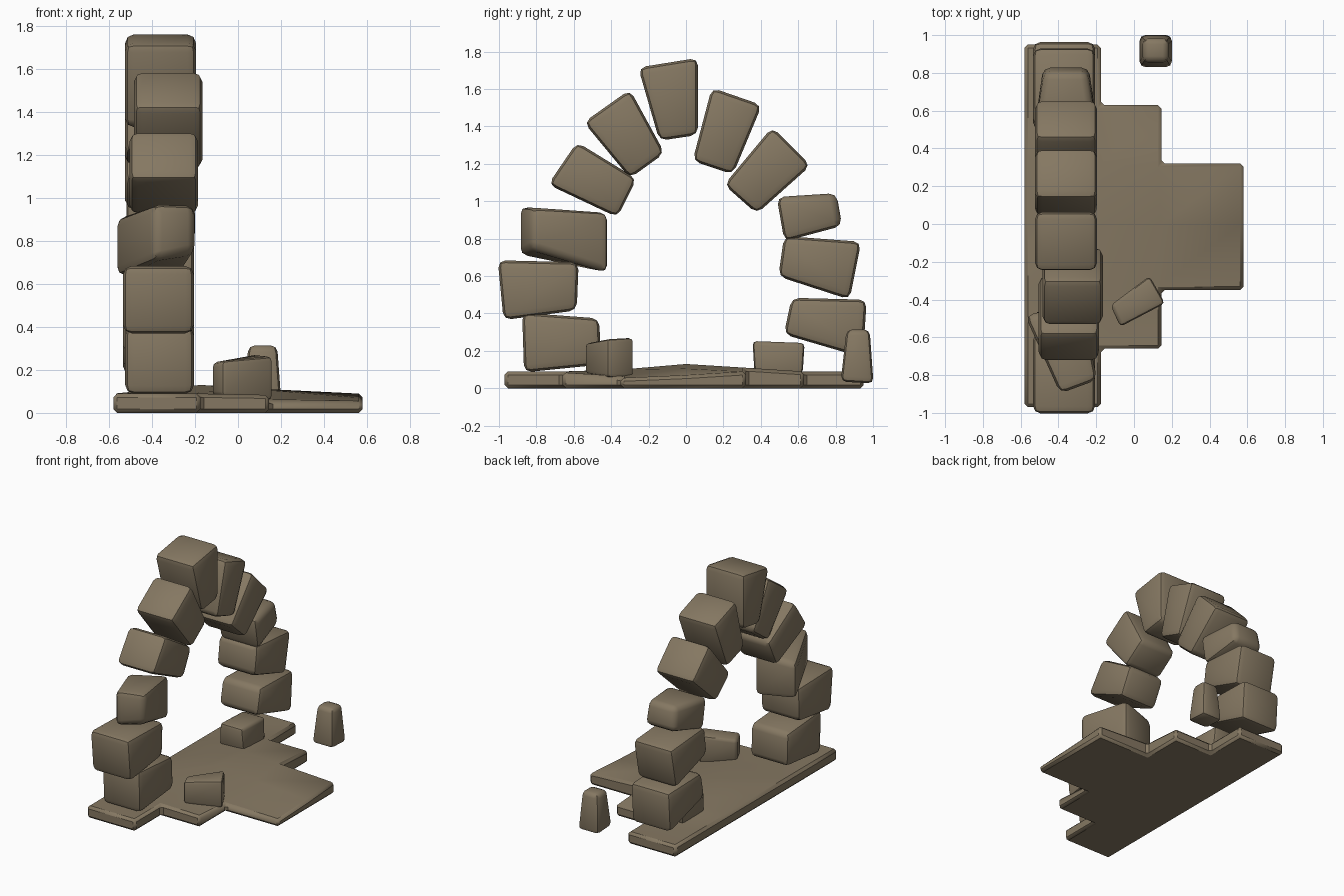
import bpy, bmesh
from mathutils import Vector

if "Cube" in bpy.data.objects:
    bpy.data.objects.remove(bpy.data.objects["Cube"])

stone_mat = bpy.data.materials.new("brown stone")
stone_mat.diffuse_color = (0.235, 0.187, 0.122, 1)
stone_mat.use_nodes = True
stone_mat.node_tree.nodes["Principled BSDF"].inputs["Base Color"].default_value = stone_mat.diffuse_color


def finish(name, bm, bevel, segments, angle=0.35):
    """Turn a bmesh into a bevelled, smooth shaded object."""
    bmesh.ops.recalc_face_normals(bm, faces=bm.faces)
    edges = [e for e in bm.edges if e.calc_face_angle(0) > angle]
    bmesh.ops.bevel(bm, geom=edges, offset=bevel, segments=segments,
                    profile=0.5, affect='EDGES', clamp_overlap=True)
    bmesh.ops.recalc_face_normals(bm, faces=bm.faces)
    mesh = bpy.data.meshes.new(name)
    bm.to_mesh(mesh)
    bm.free()
    mesh.materials.append(stone_mat)
    obj = bpy.data.objects.new(name, mesh)
    bpy.context.collection.objects.link(obj)
    bpy.ops.object.select_all(action='DESELECT')
    obj.select_set(True)
    bpy.context.view_layer.objects.active = obj
    bpy.ops.object.shade_smooth_by_angle(angle=0.75)


def block(name, ring_a, ring_b, bevel=0.04, grow=1.03):
    """Six-sided stone between two four-corner rings."""
    pts = [Vector(p) for p in ring_a + ring_b]
    mid = sum(pts, Vector()) / 8
    bm = bmesh.new()
    v = [bm.verts.new(mid + (p - mid) * grow) for p in pts]
    bm.faces.new(v[:4])
    bm.faces.new(v[4:])
    for i in range(4):
        j = (i + 1) % 4
        bm.faces.new((v[i], v[j], v[4 + j], v[4 + i]))
    finish(name, bm, bevel, 2)


# Arch stones: outline in (y, z), then x range
arch = [
    ("left_base_stone", [(-.86, .09), (-.46, .13), (-.47, .37), (-.87, .40)], -.52, -.21),
    ("left_second_stone", [(-.97, .37), (-.59, .42), (-.58, .67), (-1.0, .68)], -.53, -.21),
    ("left_fourth_stone", [(-.58, 1.31), (-.27, 1.12), (-.37, .92), (-.73, 1.09)], -.50, -.19),
    ("left_fifth_stone", [(-.30, 1.59), (-.12, 1.26), (-.30, 1.13), (-.54, 1.42)], -.48, -.17),
    ("keystone", [(-.25, 1.71), (.06, 1.76), (.06, 1.36), (-.14, 1.33)], -.52, -.20),
    ("right_sixth_stone", [(.14, 1.60), (.40, 1.51), (.25, 1.15), (.04, 1.22)], -.52, -.20),
    ("right_fifth_stone", [(.46, 1.39), (.66, 1.19), (.38, .94), (.21, 1.09)], -.52, -.20),
    ("right_third_stone", [(.53, .81), (.93, .78), (.87, .48), (.50, .60)], -.53, -.21),
    ("right_base_stone", [(.57, .48), (.96, .47), (.94, .17), (.53, .29)], -.53, -.21),
]
for name, quad, x0, x1 in arch:
    block(name, [(x0, y, z) for y, z in quad], [(x1, y, z) for y, z in quad])

# Right fourth stone narrows toward its outer end
quad = [(.49, 1.02), (.80, 1.04), (.83, .87), (.53, .79)]
half = [.16, .11, .12, .16]
block("right_fourth_stone",
      [(-.36 - h, y, z) for (y, z), h in zip(quad, half)],
      [(-.36 + h, y, z) for (y, z), h in zip(quad, half)])


def plan_block(name, base, base_z, top, top_z, bevel):
    block(name, [(x, y, z) for (x, y), z in zip(base, base_z)],
          [(x, y, z) for (x, y), z in zip(top, top_z)], bevel)


# Left third stone is twisted out of line
plan = [(-.57, -.49), (-.39, -.89), (-.20, -.82), (-.28, -.42)]
plan_block("left_third_stone", plan, (.64, .71, .75, .62),
           plan, (.90, .97, .96, .94), 0.04)

# Loose fallen stones
plan = [(-.12, -.43), (-.07, -.54), (.16, -.42), (.08, -.28)]
plan_block("loose_front_stone", plan, (.08, .08, .06, .06),
           plan, (.23, .24, .26, .27), 0.022)
base = [(-.41, .37), (-.21, .37), (-.21, .62), (-.41, .62)]
top = [(-.40, .36), (-.22, .36), (-.22, .63), (-.40, .63)]
plan_block("loose_inner_stone", base, (.08,) * 4, top, (.25, .25, .24, .24), 0.022)
base = [(.03, .83), (.20, .83), (.20, 1.0), (.03, 1.0)]
top = [(.05, .86), (.18, .86), (.18, .98), (.05, .98)]
plan_block("loose_back_stone", base, (.04, .04, .03, .03), top, (.31,) * 4, 0.03)

# Stepped floor slab: cells of a grid, top height per grid point
xs = (-.58, -.175, .145, .58)
ys = (-.97, -.66, -.35, 0, .32, .63, .95)
heights = [(.09, .09, .09, .09, .09, .09, .09),
           (.09, .09, .10, .13, .11, .09, .09),
           (.09, .085, .06, .105, .11, .09, .09),
           (.09, .08, .055, .07, .09, .09, .09)]
columns = (1, 2, 3, 3, 2, 1)  # cells filled in each row
bm = bmesh.new()
grid = {}


def point(i, j, top):
    if (i, j, top) not in grid:
        grid[i, j, top] = bm.verts.new((xs[i], ys[j], heights[i][j] if top else 0))
    return grid[i, j, top]


filled = {(i, j) for j, n in enumerate(columns) for i in range(n)}
for i, j in filled:
    corners = [(i, j), (i + 1, j), (i + 1, j + 1), (i, j + 1)]
    for top in (0, 1):
        bm.faces.new([point(a, b, top) for a, b in corners])
    sides = [(i, j - 1), (i + 1, j), (i, j + 1), (i - 1, j)]
    for k, side in enumerate(sides):
        if side not in filled:
            p, q = corners[k], corners[(k + 1) % 4]
            bm.faces.new((point(*p, 0), point(*q, 0), point(*q, 1), point(*p, 1)))
finish("stepped_floor", bm, 0.018, 1, 0.6)
